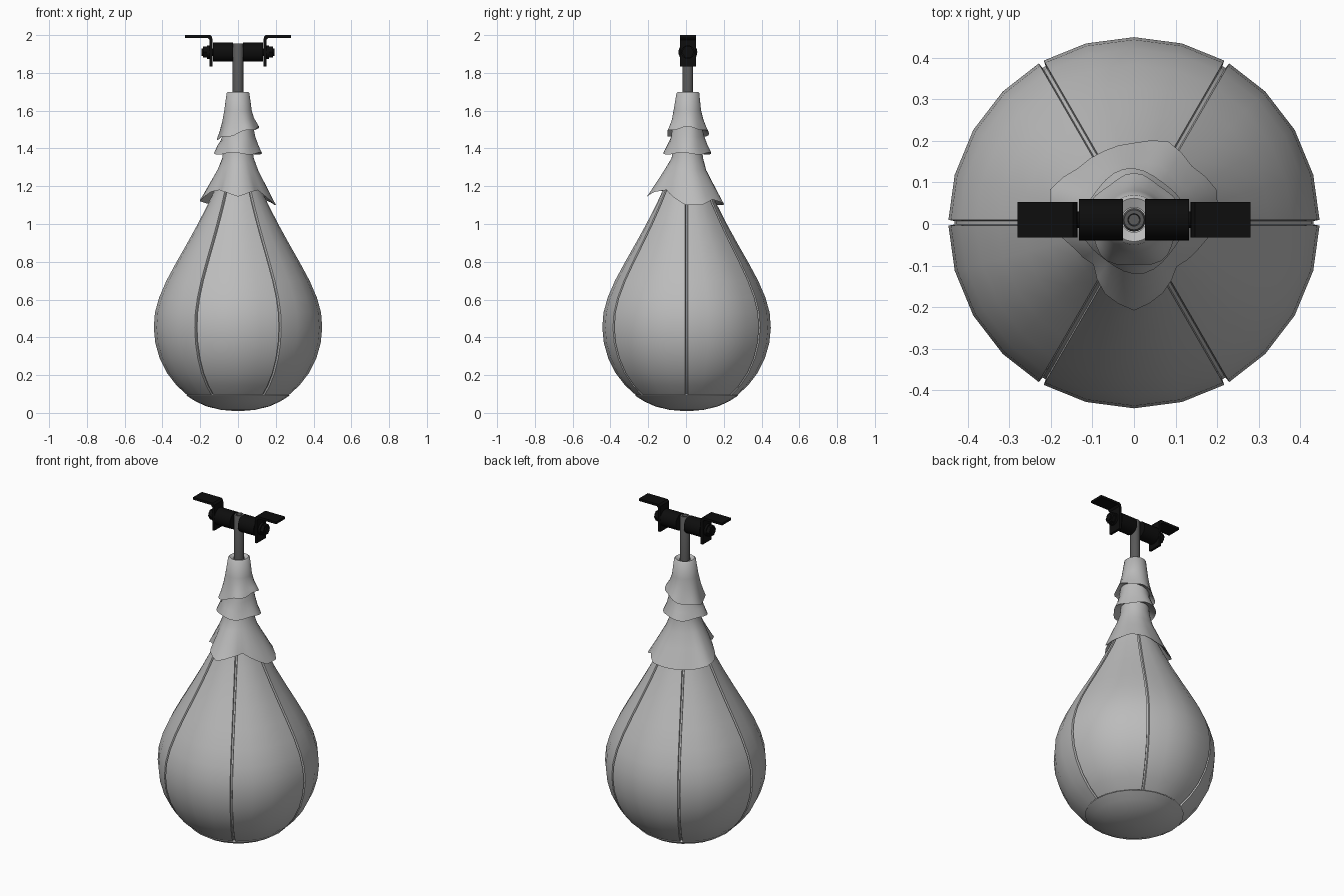
import bpy, bmesh
from math import sin, cos, pi, radians
from mathutils import Matrix, Vector

cube = bpy.data.objects.get("Cube")
if cube:
    bpy.data.objects.remove(cube, do_unlink=True)

CY = 0.01  # the hanger sits slightly behind centre


def material(name, value):
    m = bpy.data.materials.new(name)
    m.use_nodes = True
    colour = (value, value, value, 1)
    m.diffuse_color = colour
    m.node_tree.nodes["Principled BSDF"].inputs["Base Color"].default_value = colour
    return m


LEATHER = material("grey leather", 0.5)
STEEL = material("dark steel", 0.1)
BLACK = material("black metal", 0.004)


def finish(name, bm, mat, angle=40):
    bmesh.ops.recalc_face_normals(bm, faces=bm.faces)
    mesh = bpy.data.meshes.new(name)
    bm.to_mesh(mesh)
    bm.free()
    mesh.materials.append(mat)
    ob = bpy.data.objects.new(name, mesh)
    bpy.context.collection.objects.link(ob)
    bpy.ops.object.select_all(action='DESELECT')
    ob.select_set(True)
    bpy.context.view_layer.objects.active = ob
    bpy.ops.object.shade_smooth_by_angle(angle=radians(angle))
    return ob


def loft(name, rings, mat, angle=40, caps=()):
    """Skin a stack of closed rings; caps lists the ring indices to close."""
    bm = bmesh.new()
    rows = [[bm.verts.new(p) for p in ring] for ring in rings]
    for a, b in zip(rows, rows[1:]):
        for i in range(len(a)):
            j = (i + 1) % len(a)
            bm.faces.new((a[i], a[j], b[j], b[i]))
    for i in caps:
        bm.faces.new(rows[i])
    return finish(name, bm, mat, angle)


def circle(r, z, n, y=0.0):
    return [(r * cos(2 * pi * i / n), y + r * sin(2 * pi * i / n), z) for i in range(n)]


def rod(name, r, x0, x1, z, mat, sides=24):
    """Cylinder lying along x."""
    rings = [[(x, CY + r * cos(2 * pi * i / sides), z + r * sin(2 * pi * i / sides))
              for i in range(sides)] for x in (x0, x1)]
    return loft(name, rings, mat, caps=(0, -1))


# Bag: six panels of four facets, separated by sunken seams
profile = [(0.27, 0.095), (0.325, 0.145), (0.375, 0.21), (0.415, 0.29), (0.438, 0.37),
           (0.446, 0.45), (0.44, 0.53), (0.418, 0.61), (0.379, 0.70), (0.325, 0.80),
           (0.268, 0.90), (0.213, 1.0), (0.162, 1.1), (0.125, 1.18), (0.1, 1.25)]


def panel_ring(r, z):
    ring = []
    half = 0.007 / r
    for k in range(6):
        seam = k * pi / 3
        for a, rad in ((-half, r), (-half * 0.6, r - 0.014), (half * 0.6, r - 0.014), (half, r),
                       (pi / 12, r), (pi / 6, r), (pi / 4, r)):
            ring.append((rad * cos(seam + a), rad * sin(seam + a) + 0.003, z))
    return ring


loft("bag_panels", [panel_ring(r, z) for r, z in profile], LEATHER, 50)

# Round base patch
base = [(0.262, 0.1), (0.272, 0.091), (0.225, 0.061), (0.165, 0.034), (0.09, 0.016), (0.02, 0.01)]
loft("bag_base", [circle(r, z, 24, 0.003) for r, z in base], LEATHER, 50, caps=(-1,))

# Gathered collar: three flared tiers with uneven hems
N = 32
hem_radius = [.195, .215, .197, .215, .195, .19, .19, .218,
              .195, .155, .138, .182, .208, .18, .145, .165]
hem_height = [1.1, 1.1, 1.13, 1.11, 1.1, 1.1, 1.1, 1.12,
              1.13, 1.17, 1.18, 1.17, 1.145, 1.17, 1.18, 1.14]


def sample(values, i):
    k = i // 2
    return values[k] if i % 2 == 0 else (values[k] + values[(k + 1) % 16]) / 2


def wavy(r, z, ripple=0.0, tilt=0.0, lobes=5, phase=0.0):
    ring = []
    for i in range(N):
        a = 2 * pi * i / N
        rad = r + ripple * sin(lobes * a + phase)
        ring.append((rad * cos(a), CY * 0.7 + rad * sin(a),
                     z + tilt * cos(a) + ripple * cos(lobes * a + phase)))
    return ring


def skirt(blend, r, z):
    """Blend from a plain ring to the bottom hem."""
    ring = []
    for i in range(N):
        a = 2 * pi * i / N
        rad = r + (sample(hem_radius, i) - r) * blend
        ring.append((rad * cos(a), rad * sin(a), z + (sample(hem_height, i) - z) * blend))
    return ring


def tucked(ring, scale, rise):
    return [(x * scale, y * scale, z + rise) for x, y, z in ring]


hem1 = wavy(0.11, 1.48, 0.006, 0.03)
hem2 = wavy(0.122, 1.373, 0.006, 0.0, 4, 1.0)
hem3 = skirt(1, 0.1, 1.3)
collar = [circle(0.03, 1.69, N, CY), circle(0.052, 1.7, N, CY), circle(0.06, 1.694, N, CY),
          wavy(0.073, 1.6), wavy(0.084, 1.55, 0.002, 0.01), wavy(0.098, 1.51, 0.004, 0.025),
          hem1, tucked(hem1, 0.92, 0.006), wavy(0.08, 1.5, 0.0, 0.02),
          wavy(0.09, 1.455, 0.003, 0.01), wavy(0.104, 1.415, 0.004, 0.0, 4, 1.0),
          hem2, tucked(hem2, 0.93, 0.005), wavy(0.078, 1.4),
          wavy(0.083, 1.35), skirt(0.2, 0.085, 1.33), skirt(0.5, 0.095, 1.31),
          skirt(0.8, 0.11, 1.28), hem3, tucked(hem3, 0.95, 0.006), skirt(0.5, 0.08, 1.27)]
loft("collar", collar, LEATHER, 50)

# Stem with a recessed top
stem = [(0.028, 1.62), (0.028, 1.95), (0.024, 1.956), (0.015, 1.956), (0.013, 1.94)]
loft("stem", [circle(r, z, 20, CY) for r, z in stem], STEEL, caps=(0, -1))

# Swivel barrel halves, bolts and mounting brackets on both sides
for side, s in (("left", 1), ("right", -1)):
    rod(side + "_barrel", 0.05, s * 0.027, s * 0.132, 1.91, BLACK)
    rod(side + "_axle", 0.02, s * 0.13, s * 0.192, 1.91, BLACK, 12)
    rod(side + "_washer", 0.036, s * 0.152, s * 0.165, 1.91, BLACK, 16)
    rod(side + "_nut", 0.033, s * 0.165, s * 0.185, 1.91, BLACK, 6)
    outline = [(0.136, 1.835), (0.136, 1.977), (0.142, 1.987), (0.152, 2.0),
               (0.28, 2.0), (0.28, 1.986), (0.16, 1.986), (0.15, 1.975), (0.15, 1.835)]
    outline[2], outline[3] = (0.137, 1.99), (0.147, 2.0)
    loft(side + "_bracket", [[(s * x, CY + y, z) for x, z in outline] for y in (-0.043, 0.043)],
         BLACK, 30, caps=(0, -1))
